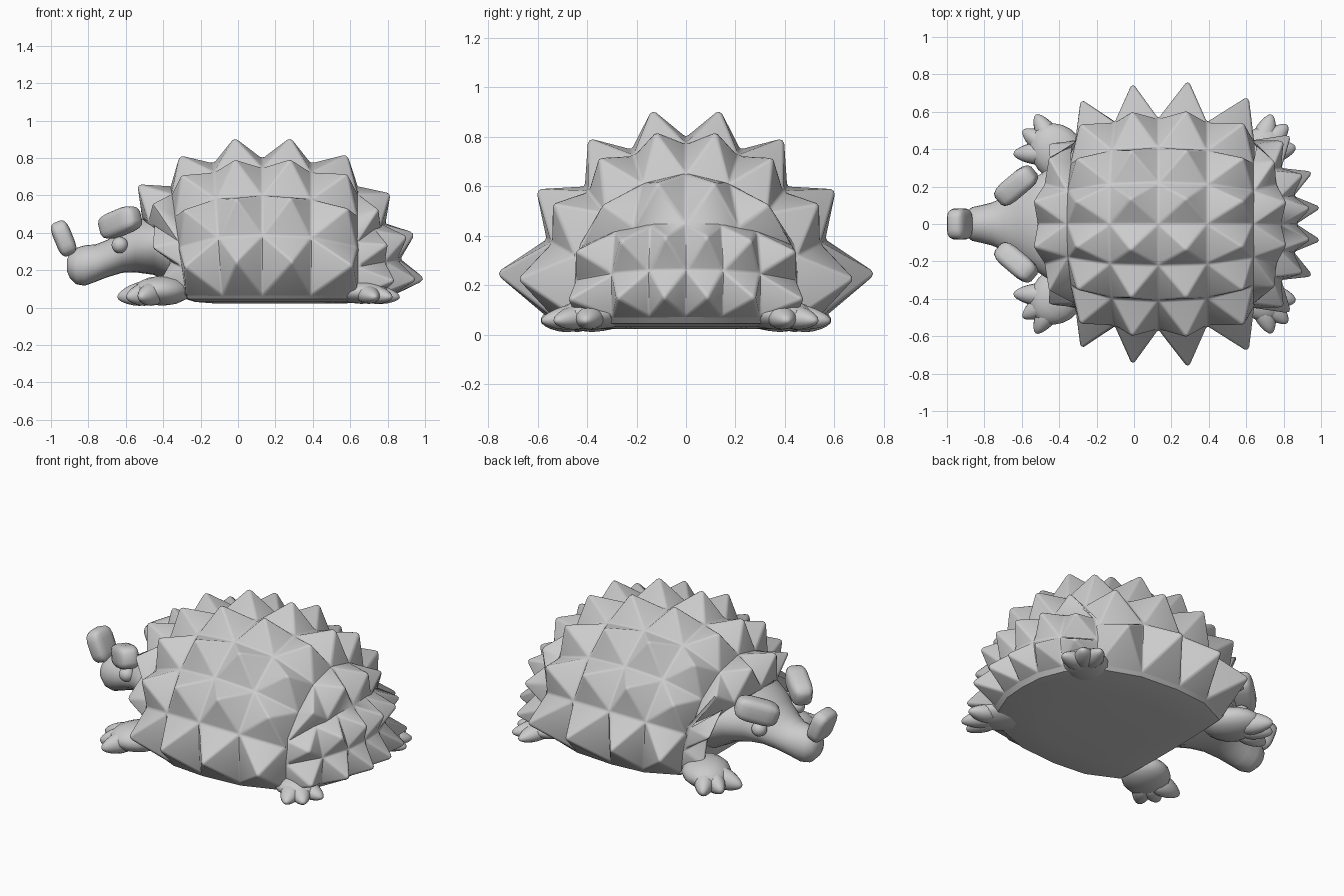
import bpy, bmesh, math
from mathutils import Vector, Matrix

if "Cube" in bpy.data.objects:
    bpy.data.objects.remove(bpy.data.objects["Cube"])

grey = bpy.data.materials.new("plain_grey")
grey.diffuse_color = (0.6, 0.6, 0.6, 1)
grey.use_nodes = True
grey.node_tree.nodes["Principled BSDF"].inputs["Base Color"].default_value = grey.diffuse_color


def finish(name, bm, angle=40, bevel=0):
    bmesh.ops.recalc_face_normals(bm, faces=bm.faces[:])
    me = bpy.data.meshes.new(name)
    bm.to_mesh(me)
    bm.free()
    ob = bpy.data.objects.new(name, me)
    bpy.context.collection.objects.link(ob)
    me.materials.append(grey)
    bpy.ops.object.select_all(action='DESELECT')
    ob.select_set(True)
    bpy.context.view_layer.objects.active = ob
    if bevel:
        mod = ob.modifiers.new("soft_ridges", 'BEVEL')
        mod.width = bevel
        mod.segments = 2
        mod.limit_method = 'ANGLE'
        mod.angle_limit = math.radians(15)
        bpy.ops.object.modifier_apply(modifier=mod.name)
    bpy.ops.object.shade_smooth_by_angle(angle=math.radians(angle))
    return ob


def add_spike(bm, quad, k, low):
    """Four-sided spike on a quad, leaning away from the body centre."""
    a, b, c, d = quad
    mid = (a + b + c + d) / 4
    nrm = (c - a).cross(d - b)
    size = math.sqrt(nrm.length / 2)
    out = (mid - Vector((0.13, 0, low))).normalized()
    nrm.normalize()
    if nrm.dot(out) < 0:
        nrm = -nrm
    axis = (nrm * 0.6 + out * 0.4).normalized()
    top = bm.verts.new(mid + axis * (size * k + 0.01))
    base = [bm.verts.new(p) for p in quad]
    for i in range(4):
        bm.faces.new((base[i], base[(i + 1) % 4], top))


def spiky_grid(name, grids, height, flat=lambda r, c: False, low=0.12, fill=()):
    """Each grid is a pair of vertex rows spanning one strip of spikes."""
    bm = bmesh.new()
    for r, (a, b) in enumerate(grids):
        for c in range(len(a) - 1):
            quad = [a[c], a[c + 1], b[c + 1], b[c]]
            if flat(r, c):
                bm.faces.new([bm.verts.new(p) for p in quad])
            else:
                add_spike(bm, quad, height(r, c), low)
    for tri in fill:
        bm.faces.new([bm.verts.new(p) for p in tri])
    bmesh.ops.remove_doubles(bm, verts=bm.verts[:], dist=0.0005)
    return finish(name, bm, 50, 0.013)


# Back: arched band of spikes, four stations long and eight spikes around
half = [(0.0, 0.80), (0.22, 0.75), (0.41, 0.60), (0.565, 0.385), (0.555, 0.065)]
arch = [(-y, z) for y, z in half[:0:-1]] + half


def arc(x, s, pull=0.0):
    """Scaled arch; pull shifts its feet lengthwise."""
    return [Vector((x + pull * (1 - z / 0.8), y * s, 0.06 + (z - 0.06) * s)) for y, z in arch]


band = [arc(x, s, p) for x, s, p in
        ((-0.36, 0.80, 0.09), (-0.13, 0.965, 0.05), (0.13, 1, 0), (0.39, 0.965, 0),
         (0.64, 0.80, 0))]
spiky_grid("back_spikes", list(zip(band, band[1:])),
           lambda r, c: 0.75 if c in (0, 7) else 0.6, low=0.03)


# Rump and shoulder caps: a strip of four spikes above two strips of six
def cap(end, mids, power):
    edge = [end[6], end[6].lerp(end[7], 0.8), end[7].lerp(end[8], 0.4), end[8]]

    def row(i, n):
        e, (cx, cz) = edge[i], mids[i]
        out = []
        for k in range(n + 1):
            f = 2 * k / n - 1
            w = 1 - abs(f) ** power
            out.append(Vector((e.x + (cx - e.x) * w, e.y * f, e.z + (cz - e.z) * w)))
        return out

    r1, r2, r3 = row(1, 6), row(2, 6), row(3, 6)
    fill = [(r1[i], end[k], r2[i]) for i, k in ((0, 1), (6, 7))]
    return [(end[2:7], row(1, 4)), (r1, r2), (r2, r3)], fill


rump, rump_fill = cap(band[-1], ((0.64, 0.62), (0.79, 0.45), (0.87, 0.26), (0.84, 0.07)), 2.6)
front, front_fill = cap(band[0], ((-0.36, 0.64), (-0.52, 0.49), (-0.40, 0.27), (-0.29, 0.07)), 2.4)
spiky_grid("rump_spikes", rump, lambda r, c: (0.58, 0.72, 0.88)[r], low=0.16, fill=rump_fill)
spiky_grid("shoulder_spikes", front, lambda r, c: 0.72, lambda r, c: r > 0 and 0 < c < 5,
           0.0, front_fill)

# Belly: shallow rounded tray closing the underside
rump_low, front_low = rump[2][1], front[2][1]
loop = [s[0] for s in band] + rump_low[1:-1] + [s[-1] for s in band[::-1]] + front_low[5:0:-1]
bm = bmesh.new()
layers = [[bm.verts.new(p) for p in loop]]
for s, z in ((0.97, 0.045), (0.85, 0.03), (0.6, 0.022)):
    layers.append([bm.verts.new((0.13 + (p.x - 0.13) * s, p.y * s, z)) for p in loop])
for a, b in zip(layers, layers[1:]):
    for i in range(len(loop)):
        j = (i + 1) % len(loop)
        bm.faces.new((a[i], a[j], b[j], b[i]))
bm.faces.new(layers[-1])
finish("belly", bm, 30)

# Head: elliptical rings (x, centre z, half height, half width)
rings = [(-0.915, 0.225, 0.03, 0.03), (-0.90, 0.225, 0.065, 0.065),
         (-0.865, 0.222, 0.097, 0.09), (-0.82, 0.225, 0.108, 0.10),
         (-0.76, 0.238, 0.10, 0.115), (-0.70, 0.262, 0.10, 0.14),
         (-0.62, 0.298, 0.112, 0.185), (-0.55, 0.325, 0.136, 0.235),
         (-0.45, 0.335, 0.16, 0.30), (-0.33, 0.30, 0.19, 0.35), (-0.2, 0.26, 0.2, 0.37)]
bm = bmesh.new()
N = 24
loops = [[bm.verts.new((x, w * math.cos(t * math.tau / N), z + h * math.sin(t * math.tau / N)))
          for t in range(N)] for x, z, h, w in rings]
for a, b in zip(loops, loops[1:]):
    for i in range(N):
        bm.faces.new((a[i], a[(i + 1) % N], b[(i + 1) % N], b[i]))
bm.faces.new(loops[0])
bm.faces.new(loops[-1])
finish("head", bm, 60)


def block(bm, loc, size, rot):
    """Rounded block with half sizes along its own axes."""
    geo = bmesh.ops.create_cube(bm, size=2)
    edges = list({e for v in geo['verts'] for e in v.link_edges})
    bmesh.ops.bevel(bm, geom=edges, offset=0.6, segments=3, profile=0.5, affect='EDGES')
    m = Matrix.Translation(loc) @ rot @ Matrix.Diagonal((*size, 1))
    bmesh.ops.transform(bm, matrix=m, verts=bm.verts[:])


def blob(bm, loc, size, rot=Matrix.Identity(4), taper=0.0):
    """Ellipsoid, optionally narrowing toward its own +x end."""
    vs = bmesh.ops.create_uvsphere(bm, u_segments=16, v_segments=10, radius=1,
                                   matrix=Matrix.Rotation(math.pi / 2, 4, 'Y'))['verts']
    for v in vs:
        t = 1 - taper * (v.co.x + 1) / 2
        v.co.y *= t
        v.co.z *= t
    m = Matrix.Translation(loc) @ rot @ Matrix.Diagonal((*size, 1))
    bmesh.ops.transform(bm, matrix=m, verts=vs)


# Nose: upright rounded block leaning forward
bm = bmesh.new()
block(bm, (-0.932, 0, 0.37), (0.050, 0.083, 0.096), Matrix.Rotation(math.radians(-22), 4, 'Y'))
finish("nose", bm, 40)

for s, side in ((1, "left"), (-1, "right")):
    # Ears: thick rounded blocks sweeping back and outward
    bm = bmesh.new()
    rot = Matrix.Rotation(s * math.radians(40), 4, 'Z') @ Matrix.Rotation(math.radians(-18), 4, 'Y')
    block(bm, (-0.63, s * 0.205, 0.455), (0.125, 0.062, 0.068), rot)
    finish("ear_" + side, bm, 40)

    # Eyes
    bm = bmesh.new()
    blob(bm, (-0.632, s * 0.185, 0.335), (0.044, 0.044, 0.044))
    finish("eye_" + side, bm, 60)

    # Paws: domed palm with three thick pointed toes splayed outward
    for part, palm, size, floor, turn, toes in (
            ("front_paw_", (-0.405, 0.38), (0.17, 0.14, 0.08), 0.01, 130,
             ((-0.525, 0.585), (-0.595, 0.50), (-0.645, 0.375))),
            ("rear_paw_", (0.66, 0.37), (0.16, 0.13, 0.062), 0.02, 45,
             ((0.735, 0.585), (0.82, 0.53), (0.865, 0.41)))):
        bm = bmesh.new()
        centre = Vector((palm[0], s * palm[1], size[2] + floor))
        blob(bm, centre, size, Matrix.Rotation(s * math.radians(turn), 4, 'Z'))
        for tx, ty in toes:
            tip = Vector((tx, s * ty, 0.055))
            start = centre.lerp(tip, 0.1)
            d = tip - start
            rot = d.to_track_quat('X', 'Z').to_matrix().to_4x4()
            blob(bm, (start + tip) / 2, (d.length / 2, 0.075, size[2]), rot, 0.45)
        for v in bm.verts:
            v.co.z = max(v.co.z, floor - 0.01)
        finish(part + side, bm, 60)
